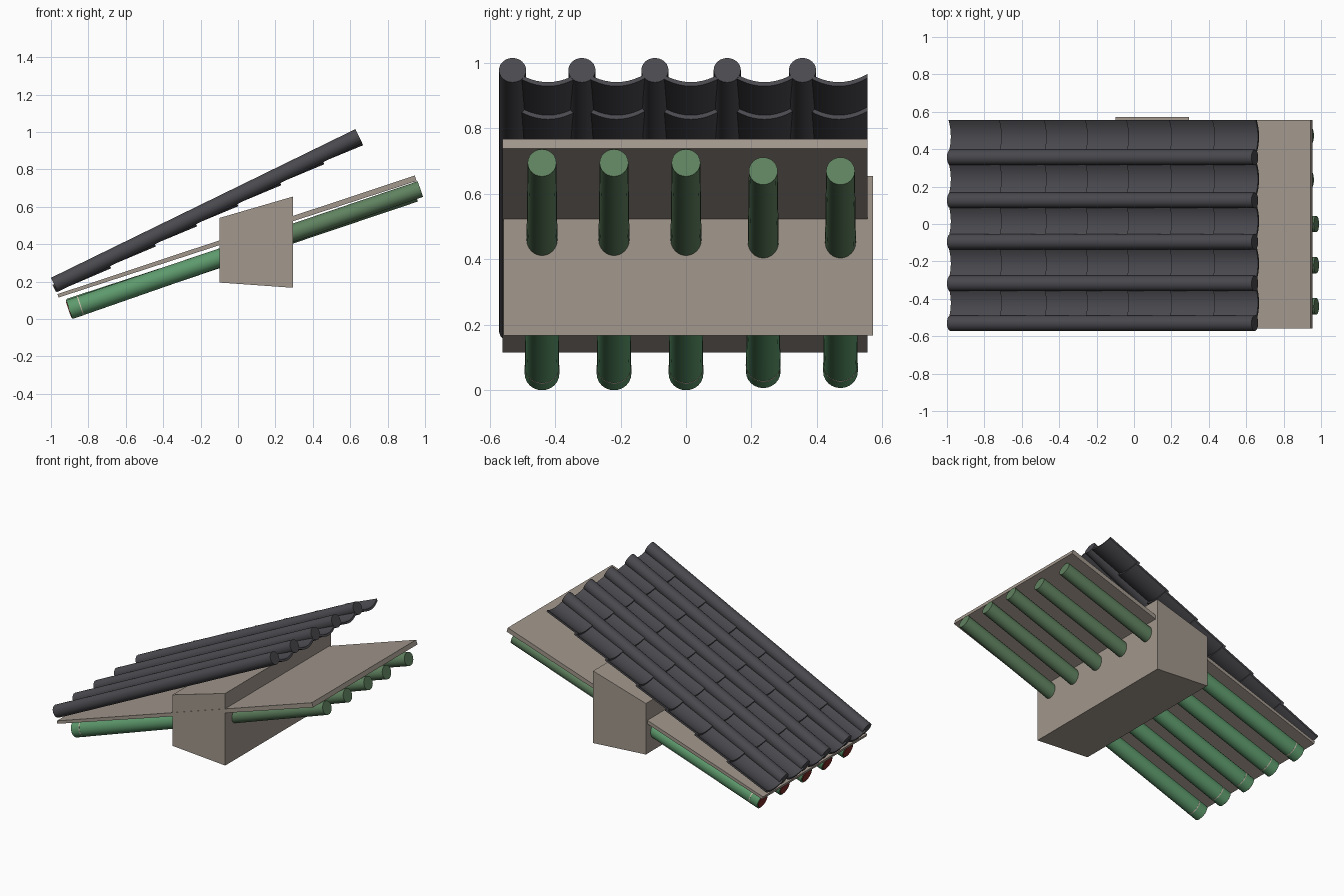
import bpy, math
from mathutils import Vector

if "Cube" in bpy.data.objects:
    bpy.data.objects.remove(bpy.data.objects["Cube"])


def material(name, rgb):
    m = bpy.data.materials.new(name)
    m.diffuse_color = (*rgb, 1)
    m.use_nodes = True
    m.node_tree.nodes["Principled BSDF"].inputs["Base Color"].default_value = m.diffuse_color
    return m


TILE = material("charcoal tile", (0.068, 0.066, 0.076))
PLASTER = material("warm plaster", (0.36, 0.31, 0.265))
GREEN = material("bright green", (0.11, 0.32, 0.15))
DULL = material("muted green", (0.115, 0.22, 0.115))
RED = material("dark red", (0.20, 0.025, 0.02))
PALE = material("pale trim", (0.60, 0.53, 0.43))


def loft(name, rings, mat, smooth=True):
    """Skin a list of equal rings of points and cap both ends."""
    n = len(rings[0])
    verts = [p for r in rings for p in r]
    faces = [(k * n + i, k * n + (i + 1) % n, (k + 1) * n + (i + 1) % n, (k + 1) * n + i)
             for k in range(len(rings) - 1) for i in range(n)]
    faces += [tuple(reversed(range(n))), tuple(range(len(verts) - n, len(verts)))]
    me = bpy.data.meshes.new(name)
    me.from_pydata(verts, [], faces)
    me.materials.append(mat)
    ob = bpy.data.objects.new(name, me)
    bpy.context.collection.objects.link(ob)
    bpy.context.view_layer.objects.active = ob
    ob.select_set(True)
    # make the normals point outward
    bpy.ops.object.mode_set(mode='EDIT')
    bpy.ops.mesh.select_all(action='SELECT')
    bpy.ops.mesh.normals_make_consistent(inside=False)
    bpy.ops.object.mode_set(mode='OBJECT')
    if smooth:
        bpy.ops.object.shade_smooth_by_angle(angle=math.radians(35))
    ob.select_set(False)
    return ob


def rod(name, a, b, ra, rb, mat, sides=24):
    """Tapered cylinder from a to b, lying in the xz plane."""
    a, b = Vector(a), Vector(b)
    d = (b - a).normalized()
    up = Vector((-d.z, 0, d.x))
    side = Vector((0, 1, 0))

    def ring(c, r):
        return [c + r * (math.cos(t) * side + math.sin(t) * up)
                for t in (2 * math.pi * i / sides for i in range(sides))]
    return loft(name, [ring(a, ra), ring(b, rb)], mat)


def prism(name, profile, y0, y1, mat):
    return loft(name, [[(x, y, z) for x, z in profile] for y in (y0, y1)], mat, False)


# wall beam and sloping roof board
prism("wall_beam", [(-0.1, 0.195), (0.295, 0.167), (0.295, 0.655), (-0.1, 0.54)],
      -0.558, 0.572, PLASTER)
prism("roof_board", [(-0.965, 0.133), (-0.959, 0.115), (0.955, 0.738), (0.945, 0.767)],
      -0.56, 0.555, PLASTER)

# round rafters: bright outside, muted inside, painted outer ends
for i, y in enumerate((-0.44, -0.22, 0.0, 0.236, 0.472)):
    low = Vector((-0.902, y, 0.0502 if i < 3 else 0.057))
    high = Vector((0.975, y, 0.695) if i < 3 else (0.948, y, 0.67))
    d = (high - low).normalized()
    r0, r1 = 0.053, 0.044
    mid, rm = low.lerp(high, 0.53), r0 + (r1 - r0) * 0.53
    rod(f"rafter_outer_{i}", low, mid, r0, rm, GREEN)
    rod(f"rafter_inner_{i}", mid, high, rm, r1, DULL)
    rod(f"rafter_end_disc_{i}", low - d * 0.004, low + d * 0.002, 0.045, 0.045, RED)
    rod(f"rafter_ring_{i}", low + d * 0.06, low + d * 0.066, 0.0535, 0.0535, PALE)

# long round cover tiles
START, END = Vector((-0.982, 0, 0.183)), Vector((0.646, 0, 0.978))
DIR = (END - START).normalized()
UP = Vector((-DIR.z, 0, DIR.x))
for i, y in enumerate((-0.53, -0.318, -0.095, 0.126, 0.356)):
    off = Vector((0, y, 0))
    rod(f"cover_tile_{i}", START + off, END + off, 0.0415, 0.0415, TILE)


# overlapping curved trough tiles, each tucked under the one above
def trough_ring(s, n, y, half, steps=10, sag=0.028, thick=0.014):
    pts = []
    for k in range(steps + 1):
        u = -1 + 2 * k / steps
        pts.append((u * half, n + sag * u * u))
    pts += [(w, h + thick) for w, h in reversed(pts)]
    return [START + DIR * s + UP * h + Vector((0, y + w, 0)) for w, h in pts]


SEAMS = [-0.99, -0.72, -0.48, -0.26, -0.04, 0.19, 0.42, 0.645]
for i, y in enumerate((-0.422, -0.212, 0.015, 0.24, 0.467)):
    for j in range(7):
        s0 = (SEAMS[j] - START.x) / DIR.x
        s1 = (SEAMS[j + 1] - START.x) / DIR.x + (0.02 if j < 6 else 0)
        loft(f"trough_tile_{i}_{j}",
             [trough_ring(s0, -0.038, y, 0.088), trough_ring(s1, -0.054, y, 0.088)], TILE)
